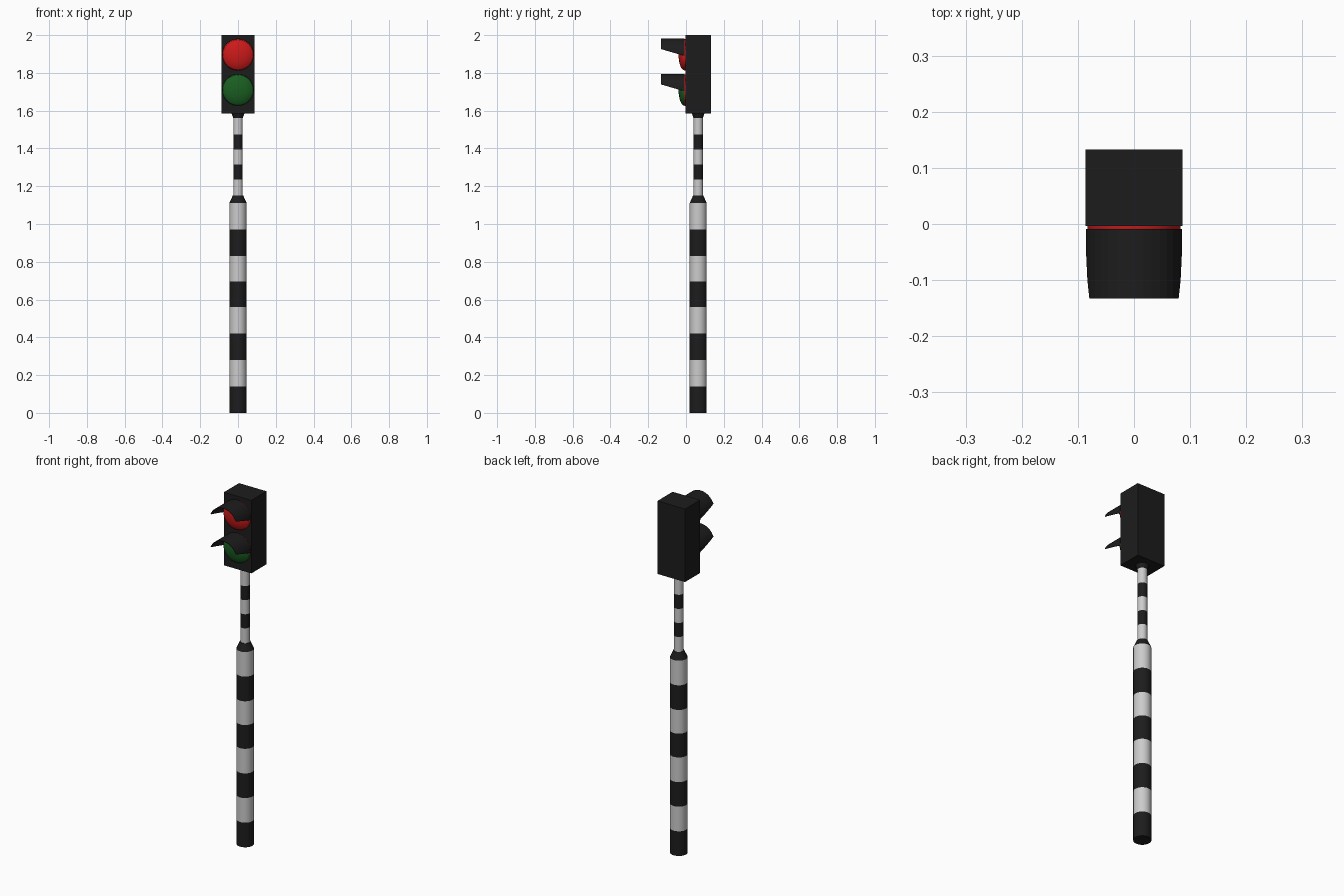
import bpy, bmesh
from math import cos, sin, pi, radians
from mathutils import Vector

if "Cube" in bpy.data.objects:
    bpy.data.objects.remove(bpy.data.objects["Cube"])

POLE_Y = 0.0645


def material(name, rgb):
    m = bpy.data.materials.new(name)
    m.diffuse_color = (*rgb, 1)
    m.use_nodes = True
    m.node_tree.nodes["Principled BSDF"].inputs["Base Color"].default_value = m.diffuse_color
    return m


BLACK = material("black", (0.012, 0.012, 0.012))
WHITE = material("white", (0.6, 0.6, 0.6))
RED = material("red", (0.6, 0.01, 0.01))
GREEN = material("green", (0.01, 0.11, 0.015))


def finish(bm, name, mats):
    me = bpy.data.meshes.new(name)
    bm.to_mesh(me)
    bm.free()
    for m in mats:
        me.materials.append(m)
    ob = bpy.data.objects.new(name, me)
    bpy.context.collection.objects.link(ob)
    return ob


def lathe(name, profile, mats, indices, place, n):
    """Rings of (radius, height), capped at both ends; one material index per band."""
    bm = bmesh.new()
    rings = [[bm.verts.new(place(r * cos(2 * pi * i / n), r * sin(2 * pi * i / n), h))
              for i in range(n)] for r, h in profile]
    for k, (a, b) in enumerate(zip(rings, rings[1:])):
        for i in range(n):
            j = (i + 1) % n
            bm.faces.new((a[i], a[j], b[j], b[i])).material_index = indices[k]
    bm.faces.new(rings[0][::-1]).material_index = indices[0]
    bm.faces.new(rings[-1]).material_index = indices[-1]
    bmesh.ops.recalc_face_normals(bm, faces=bm.faces)
    return finish(bm, name, mats)


def smooth(ob):
    bpy.ops.object.select_all(action='DESELECT')
    ob.select_set(True)
    bpy.context.view_layer.objects.active = ob
    bpy.ops.object.shade_smooth_by_angle(angle=radians(30))


# Striped pole: wide lower tube, collar, thin upper tube, top collar
def upright(x, y, h):
    return (x, y + POLE_Y, h)


lower = [(0.046, z) for z in (0, 0.14, 0.28, 0.42, 0.56, 0.695, 0.83, 0.97, 1.11)]
upper = [(0.025, z) for z in (1.15, 1.235, 1.315, 1.395, 1.475, 1.56)]
smooth(lathe("lower_pole", lower, [BLACK, WHITE], [0, 1] * 4, upright, 18))
smooth(lathe("upper_pole", upper, [BLACK, WHITE], [1, 0, 1, 0, 1], upright, 18))
smooth(lathe("pole_collar", [(0.046, 1.11), (0.028, 1.15)], [BLACK], [0], upright, 18))
smooth(lathe("head_collar", [(0.025, 1.56), (0.034, 1.586)], [BLACK], [0], upright, 18))

# Signal head box
bm = bmesh.new()
bmesh.ops.create_cube(bm, size=1)
for v in bm.verts:
    v.co = Vector((v.co.x * 0.173, v.co.y * 0.136 + POLE_Y, v.co.z * 0.415 + 1.7925))
finish(bm, "signal_head", [BLACK])


# Domed lens with a red rim
def lens(name, zc, mat):
    dome = [(0.083 * cos(a), -0.0085 - 0.031 * sin(a))
            for a in (radians(d) for d in (0, 18, 36, 54, 72, 87))]
    ob = lathe(name, [(0.083, -0.003)] + dome, [mat, RED], [1, 0, 0, 0, 0, 0],
               lambda x, y, h: (x, h, zc + y), 32)
    smooth(ob)


# Visor: thin tube arc trimmed by a sloping plane underneath
def visor(name, zc):
    bm = bmesh.new()
    r, n = 0.0858, 20
    arc = [radians(-18 + 216 * i / n) for i in range(n + 1)]
    back, front = ([bm.verts.new((r * cos(a), y, r * sin(a))) for a in arc]
                   for y in (-0.0085, -0.1325))
    for i in range(n):
        bm.faces.new((back[i], back[i + 1], front[i + 1], front[i]))
    bmesh.ops.bisect_plane(bm, geom=bm.verts[:] + bm.edges[:] + bm.faces[:],
                           plane_co=(0, -0.0085, -0.006),
                           plane_no=(0, -0.037, -0.124), clear_outer=True)
    bmesh.ops.recalc_face_normals(bm, faces=bm.faces)
    top = max(bm.faces, key=lambda f: f.calc_center_median().z)
    if top.normal.z < 0:
        bmesh.ops.reverse_faces(bm, faces=bm.faces)
    ob = finish(bm, name, [BLACK])
    ob.location.z = zc
    mod = ob.modifiers.new("thickness", 'SOLIDIFY')
    mod.thickness = 0.0025
    mod.offset = -1


for colour, zc, mat in (("red", 1.896, RED), ("green", 1.709, GREEN)):
    lens(colour + "_lens", zc, mat)
    visor(colour + "_visor", zc)
